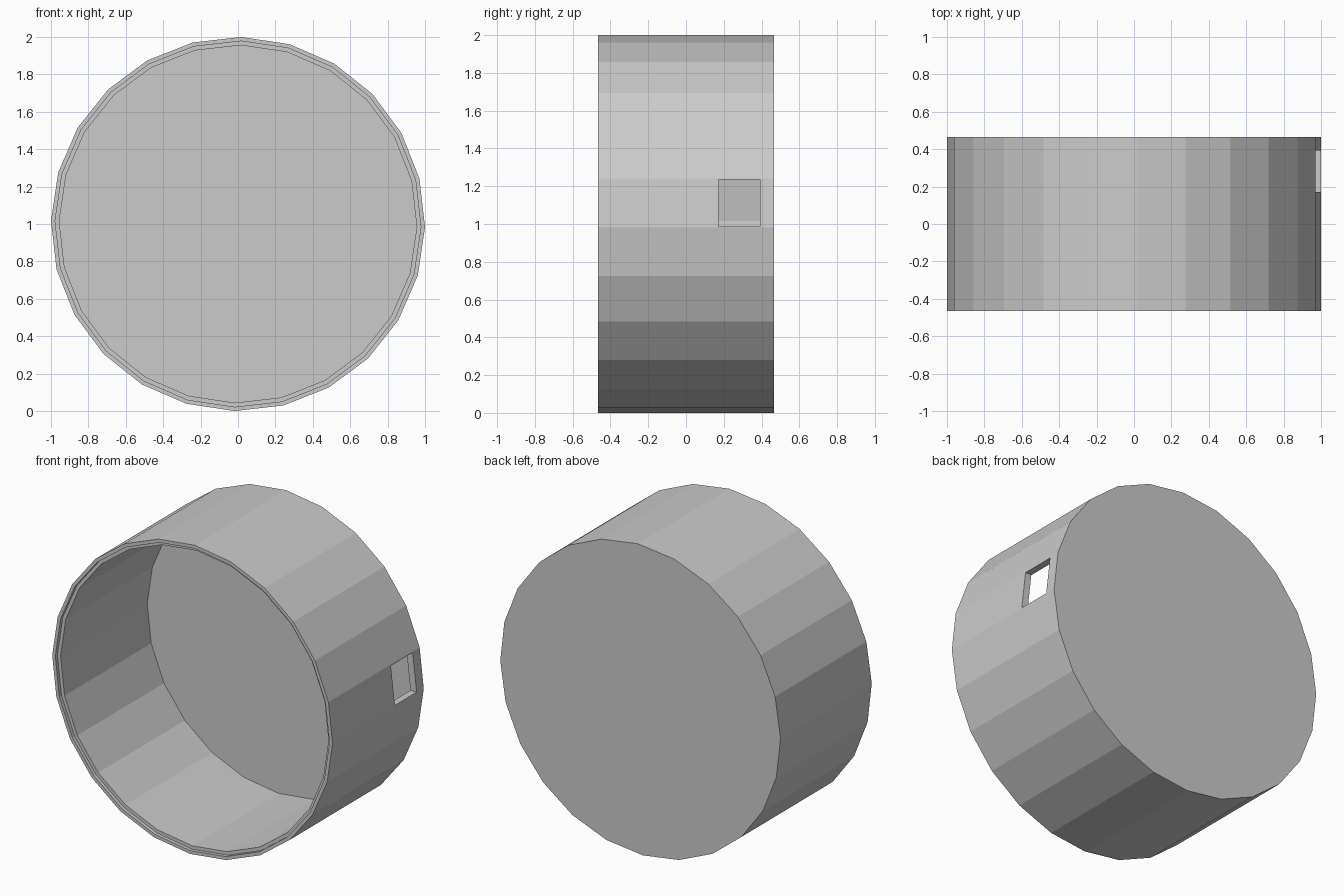
import bpy, bmesh, math

if "Cube" in bpy.data.objects:
    bpy.data.objects.remove(bpy.data.objects["Cube"])

SIDES = 24
TURN = math.radians(-1.0)   # slight roll of the polygon


def ring(bm, radius, y):
    return [bm.verts.new((radius * math.cos(TURN + i * math.tau / SIDES), y,
                          1.0 + radius * math.sin(TURN + i * math.tau / SIDES)))
            for i in range(SIDES)]


# Round open housing: outer back, outer rim, stepped lid seat, inner floor
profile = [(1.0, 0.465), (1.0, -0.465), (0.978, -0.465),
           (0.978, -0.443), (0.956, -0.443), (0.956, 0.44)]
bm = bmesh.new()
rings = [ring(bm, r, y) for r, y in profile]
for a, b in zip(rings, rings[1:]):
    for i in range(SIDES):
        j = (i + 1) % SIDES
        bm.faces.new((a[i], a[j], b[j], b[i]))
bm.faces.new(rings[0])
bm.faces.new(rings[-1])
bmesh.ops.recalc_face_normals(bm, faces=bm.faces)
mesh = bpy.data.meshes.new("round_housing")
bm.to_mesh(mesh)
bm.free()
housing = bpy.data.objects.new("round_housing", mesh)
bpy.context.collection.objects.link(housing)

# Rectangular port through the right wall
bpy.ops.mesh.primitive_cube_add(size=1, location=(1.0, 0.282, 1.111))
cutter = bpy.context.object
cutter.name = "port_cutter"
cutter.scale = (0.4, 0.222, 0.248)
cutter.hide_render = True
cutter.display_type = 'WIRE'

cut = housing.modifiers.new("port", 'BOOLEAN')
cut.operation = 'DIFFERENCE'
cut.solver = 'EXACT'
cut.object = cutter

# Apply the cut and drop the helper
bpy.context.view_layer.objects.active = housing
bpy.ops.object.select_all(action='DESELECT')
housing.select_set(True)
bpy.ops.object.modifier_apply(modifier=cut.name)
bpy.data.objects.remove(cutter)
